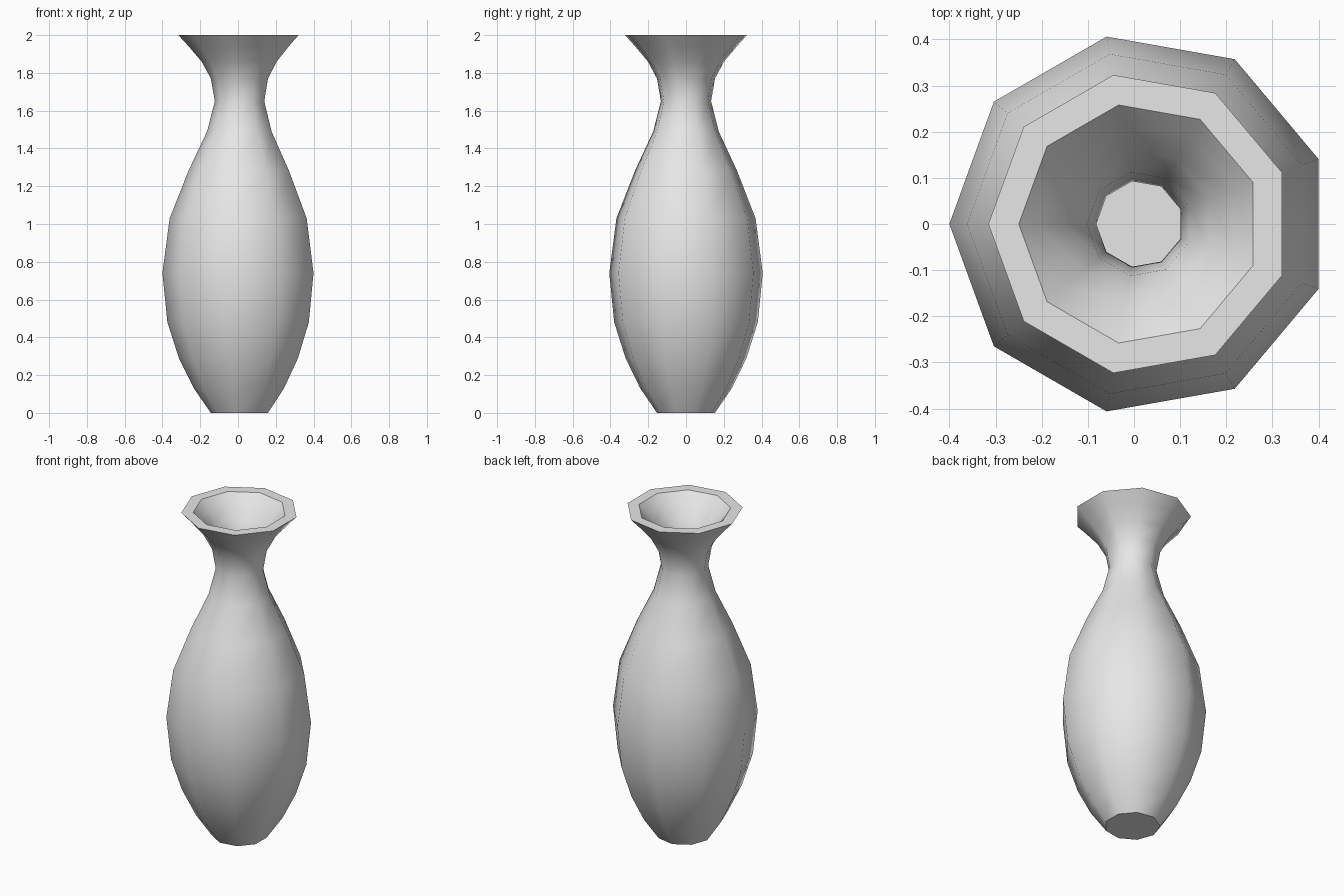
import bpy
import bmesh
from math import cos, sin, pi

cube = bpy.data.objects.get("Cube")
if cube:
    bpy.data.objects.remove(cube)

SIDES = 9
CENTRE_X = 0.0122

# Wall profiles as (radius, height), outside upwards then inside downwards
OUTER = [(0.156, 0), (0.246, 0.13), (0.325, 0.29), (0.386, 0.48), (0.4125, 0.74),
         (0.374, 1.03), (0.273, 1.285), (0.176, 1.49), (0.135, 1.65),
         (0.156, 1.77), (0.205, 1.86), (0.273, 1.94), (0.328, 2)]
INNER = [(0.262, 2), (0.222, 1.955), (0.162, 1.88), (0.114, 1.785), (0.094, 1.65),
         (0.133, 1.475), (0.228, 1.265), (0.33, 1.02), (0.37, 0.74),
         (0.344, 0.49), (0.286, 0.31), (0.207, 0.155), (0.13, 0.045)]


def add_ring(bm, radius, height):
    """One polygon ring with a corner pointing to -x."""
    angles = [pi + 2 * pi * i / SIDES for i in range(SIDES)]
    return [bm.verts.new((CENTRE_X + radius * cos(a), radius * sin(a), height))
            for a in angles]


bm = bmesh.new()
rings = [add_ring(bm, r, z) for r, z in OUTER + INNER]

# Walls are smooth, the rim between the two profiles is flat
flat = []
for n, (low, high) in enumerate(zip(rings, rings[1:])):
    is_rim = n == len(OUTER) - 1
    for i in range(SIDES):
        j = (i + 1) % SIDES
        face = bm.faces.new((low[i], low[j], high[j], high[i]))
        face.smooth = not is_rim
        if is_rim:
            flat.append(face)

# Base underneath and floor inside
flat.append(bm.faces.new(rings[0][::-1]))
flat.append(bm.faces.new(rings[-1]))

# Crisp borders around the flat faces
for face in flat:
    for edge in face.edges:
        edge.smooth = False

bmesh.ops.recalc_face_normals(bm, faces=bm.faces)
mesh = bpy.data.meshes.new("vase")
bm.to_mesh(mesh)
bm.free()

# Plain light grey ceramic
material = bpy.data.materials.new("light_grey_ceramic")
material.use_nodes = True
grey = (0.8, 0.8, 0.8, 1)
material.diffuse_color = grey
material.node_tree.nodes["Principled BSDF"].inputs["Base Color"].default_value = grey
mesh.materials.append(material)

vase = bpy.data.objects.new("vase", mesh)
bpy.context.collection.objects.link(vase)
